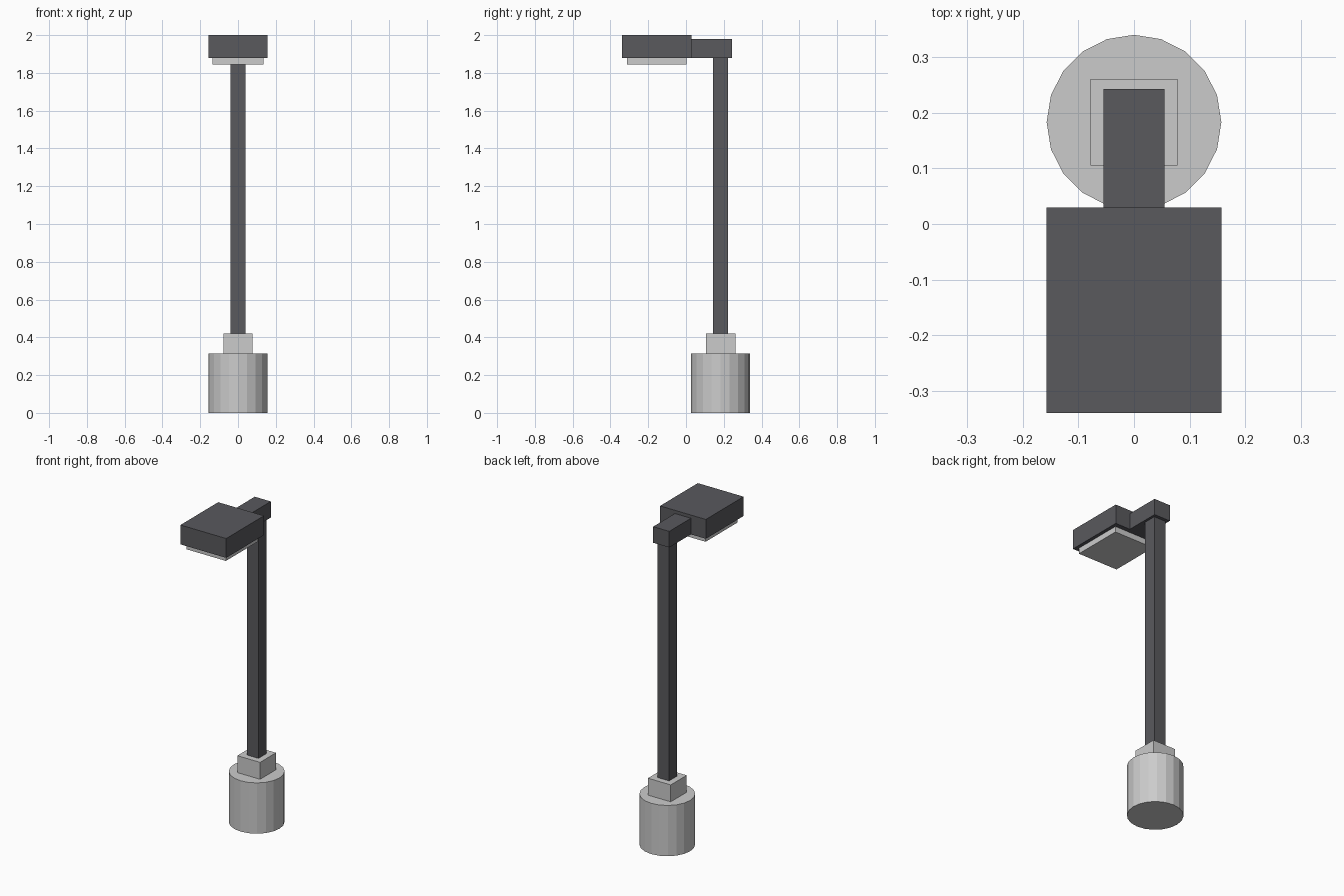
import bpy

if "Cube" in bpy.data.objects:
    bpy.data.objects.remove(bpy.data.objects["Cube"])

dark = bpy.data.materials.new("dark_metal")
dark.diffuse_color = (0.1, 0.1, 0.11, 1)
dark.use_nodes = True
dark.node_tree.nodes["Principled BSDF"].inputs["Base Color"].default_value = dark.diffuse_color

POLE_Y = 0.183


def box(name, x, y, z, mat=None):
    """Box centred on x = 0, given half width, y range and z range."""
    bpy.ops.mesh.primitive_cube_add(size=1, location=(0, sum(y) / 2, sum(z) / 2))
    ob = bpy.context.object
    ob.name = name
    ob.scale = (2 * x, y[1] - y[0], z[1] - z[0])
    bpy.ops.object.transform_apply(location=False, rotation=False, scale=True)
    if mat:
        ob.data.materials.append(mat)
    return ob


# Round concrete footing
bpy.ops.mesh.primitive_cylinder_add(vertices=20, radius=0.157, depth=0.315,
                                    location=(0, POLE_Y, 0.1575))
bpy.context.object.name = "footing"

# Square collar and post
box("collar", 0.078, (POLE_Y - 0.078, POLE_Y + 0.078), (0.315, 0.42))
box("post", 0.04, (POLE_Y - 0.04, POLE_Y + 0.04), (0.42, 1.88), dark)

# Arm, lamp housing and the light panel below it
box("arm", 0.055, (0.03, 0.243), (1.88, 1.98), dark)
box("lamp_housing", 0.157, (-0.34, 0.03), (1.88, 2.0), dark)
box("light_panel", 0.136, (-0.313, 0.002), (1.845, 1.88))
